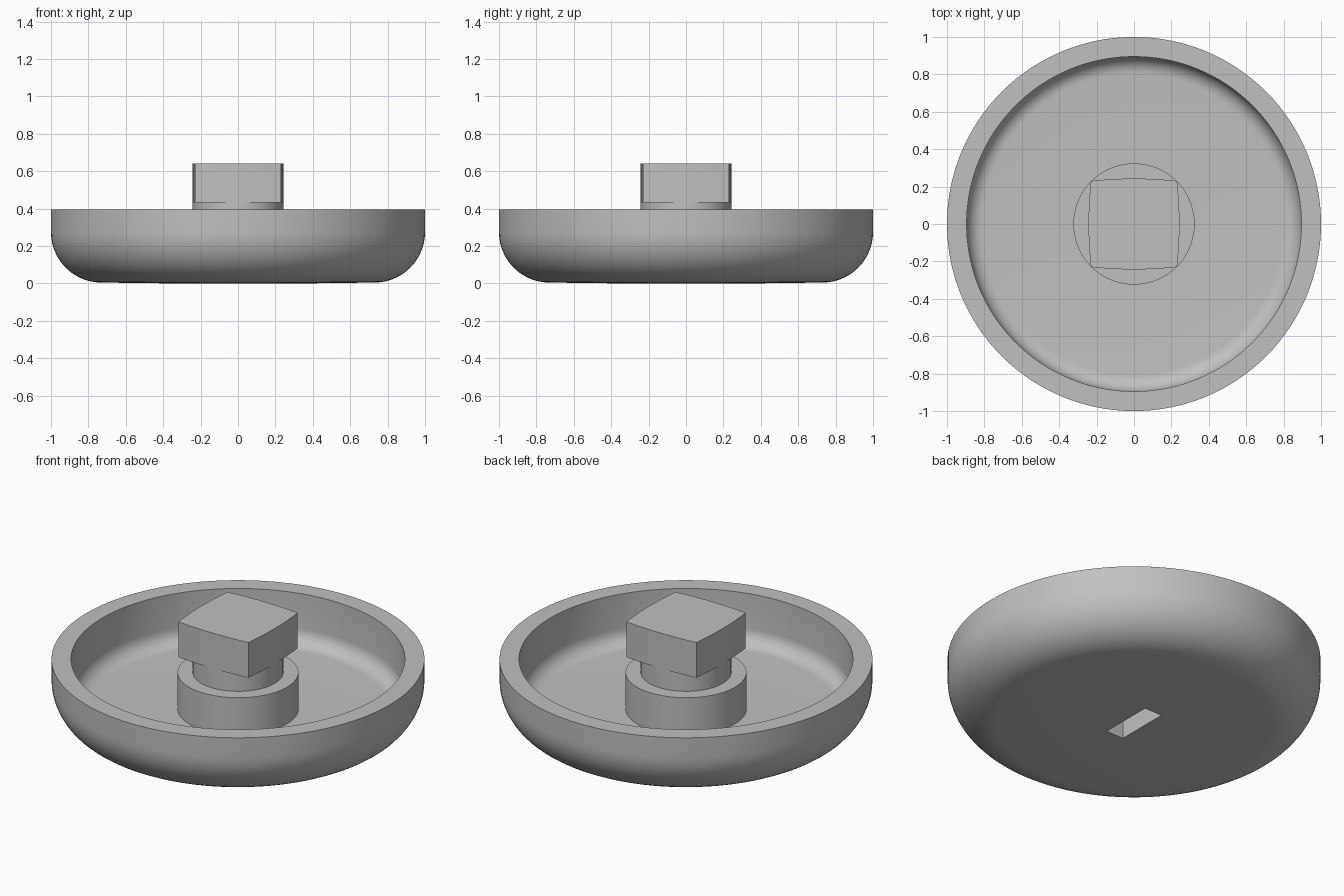
import bpy
import bmesh
from math import sin, cos, pi, radians, hypot

cube = bpy.data.objects.get("Cube")
if cube:
    bpy.data.objects.remove(cube, do_unlink=True)

grey = bpy.data.materials.new("plain grey")
grey.use_nodes = True
colour = (0.53, 0.53, 0.53, 1)
grey.diffuse_color = colour
grey.node_tree.nodes["Principled BSDF"].inputs["Base Color"].default_value = colour


def add_object(name, bm):
    bmesh.ops.recalc_face_normals(bm, faces=bm.faces)
    mesh = bpy.data.meshes.new(name)
    bm.to_mesh(mesh)
    bm.free()
    mesh.materials.append(grey)
    obj = bpy.data.objects.new(name, mesh)
    bpy.context.collection.objects.link(obj)
    return obj


def activate(obj):
    bpy.ops.object.select_all(action="DESELECT")
    obj.select_set(True)
    bpy.context.view_layer.objects.active = obj


def smooth(obj):
    activate(obj)
    bpy.ops.object.shade_smooth_by_angle(angle=radians(30))


def arc(cx, cz, radius, start, end, steps):
    angles = [radians(start + (end - start) * i / steps) for i in range(steps + 1)]
    return [(cx + radius * cos(a), cz + radius * sin(a)) for a in angles]


def skin(bm, rings):
    """Join matching rings with quads and cap both ends."""
    n = len(rings[0])
    for low, high in zip(rings, rings[1:]):
        for i in range(n):
            j = (i + 1) % n
            bm.faces.new((low[i], low[j], high[j], high[i]))
    bm.faces.new(rings[0])
    bm.faces.new(rings[-1])


def lathe(name, profile, segments=128):
    bm = bmesh.new()
    turns = [2 * pi * i / segments for i in range(segments)]
    skin(bm, [[bm.verts.new((r * cos(a), r * sin(a), z)) for a in turns]
              for r, z in profile])
    return add_object(name, bm)


# Turned body: rounded dish, raised boss and narrower stem
FLOOR, RIM, BOSS_TOP, HEAD_BASE, HEAD_TOP = 0.1, 0.395, 0.317, 0.433, 0.642
STEM, BOSS, INNER = 0.243, 0.324, 0.895
profile = [(BOSS, 0)]
profile += arc(0.73, 0.275, 0.27, -90, 0, 14)
profile += [(1, RIM), (INNER, RIM)]
profile += arc(INNER - 0.09, FLOOR + 0.09, 0.09, 0, -90, 8)
profile += [(BOSS, FLOOR), (BOSS, BOSS_TOP), (STEM, BOSS_TOP), (STEM, HEAD_BASE)]
body = lathe("dish_boss_and_stem", profile)

# Slot cut into the underside
bm = bmesh.new()
bmesh.ops.create_cube(bm, size=1)
for v in bm.verts:
    v.co.x *= 0.114
    v.co.y *= 0.32
    v.co.z *= 0.6
cutter = add_object("slot_cutter", bm)
cutter.hide_render = True
cut = body.modifiers.new("slot", "BOOLEAN")
cut.object = cutter
cut.operation = "DIFFERENCE"
cut.solver = "EXACT"
activate(body)
bpy.ops.object.modifier_apply(modifier="slot")
bpy.data.objects.remove(cutter, do_unlink=True)
smooth(body)

# Square head with four gently bulging sides
half, bulge, steps = 0.23, STEM - 0.23, 12
outline = []
for side in range(4):
    c, s = round(cos(side * pi / 2)), round(sin(side * pi / 2))
    for i in range(steps):
        t = 2 * i / steps - 1
        x, y = half + bulge * (1 - t * t), half * t
        outline.append((c * x - s * y, s * x + c * y))
bm = bmesh.new()
skin(bm, [[bm.verts.new((x, y, z)) for x, y in outline] for z in (HEAD_BASE, HEAD_TOP)])
smooth(add_object("square_head", bm))
